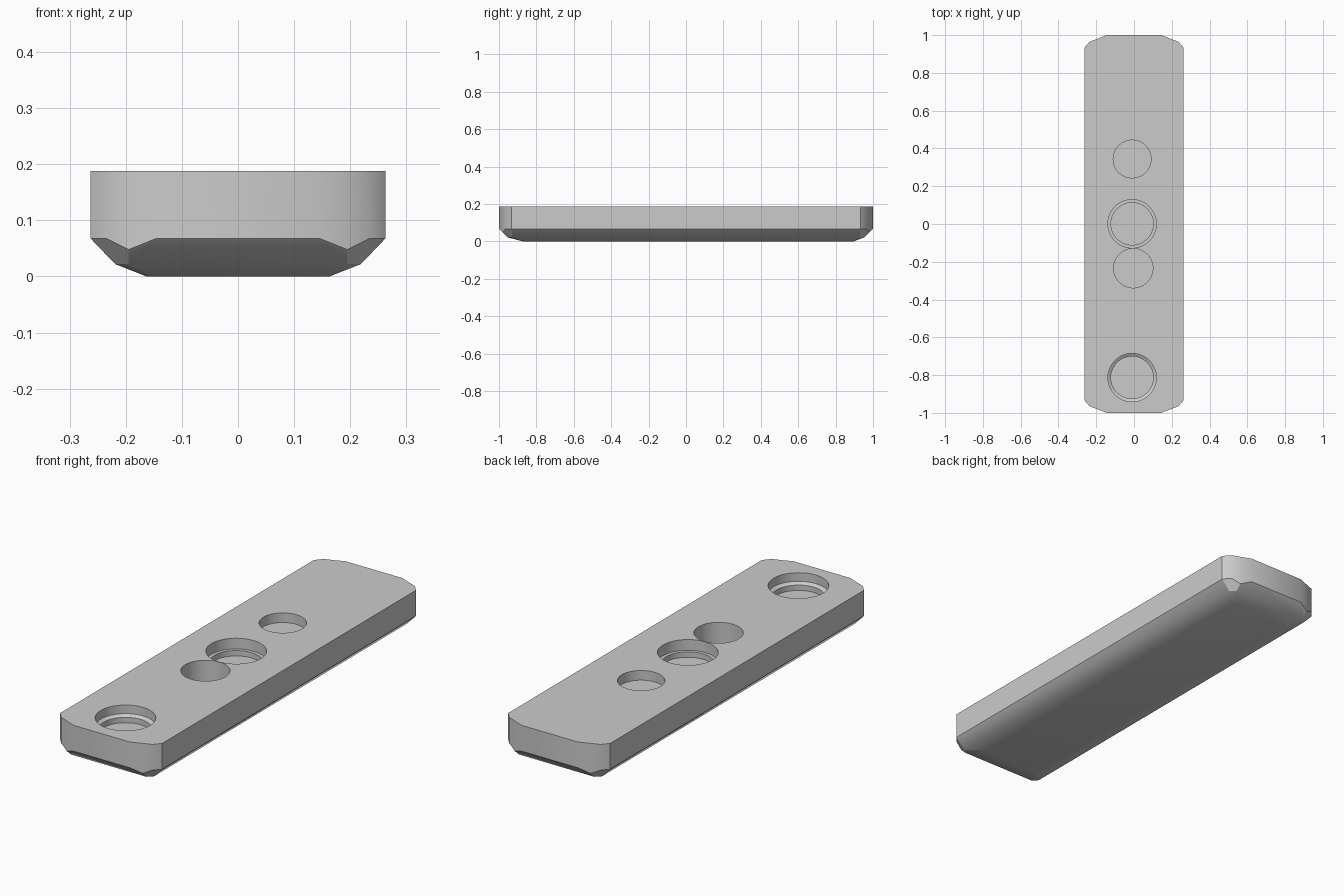
import bpy, bmesh, math

cube = bpy.data.objects.get("Cube")
if cube:
    bpy.data.objects.remove(cube, do_unlink=True)

# Single plain grey finish
grey = bpy.data.materials.new("plain grey")
grey.use_nodes = True
color = (0.6, 0.6, 0.6, 1)
grey.diffuse_color = color
grey.node_tree.nodes["Principled BSDF"].inputs["Base Color"].default_value = color

TOP = 0.188


def ring(bm, quarter, back_shift=0):
    """Mirror one corner outline into a closed loop of vertices."""
    verts = []
    for sx, sy in ((1, -1), (1, 1), (-1, 1), (-1, -1)):
        pts = quarter if sx * sy < 0 else quarter[::-1]
        for x, y, z in pts:
            shift = back_shift if sy > 0 else 0
            verts.append(bm.verts.new((sx * x, sy * (y + shift), z)))
    return verts


def make_object(name, bm):
    bmesh.ops.recalc_face_normals(bm, faces=bm.faces)
    mesh = bpy.data.meshes.new(name)
    bm.to_mesh(mesh)
    bm.free()
    obj = bpy.data.objects.new(name, mesh)
    bpy.context.collection.objects.link(obj)
    mesh.materials.append(grey)
    return obj


def turned_cutter(name, x, y, profile, sides=64):
    """Stack of circles (radius, depth below the top), closed at both ends."""
    bm = bmesh.new()
    loops = []
    for r, depth in profile:
        loops.append([bm.verts.new((x + r * math.cos(math.tau * i / sides),
                                    y + r * math.sin(math.tau * i / sides),
                                    TOP - depth)) for i in range(sides)])
    for low, high in zip(loops, loops[1:]):
        for i in range(sides):
            j = (i + 1) % sides
            bm.faces.new((low[i], low[j], high[j], high[i]))
    bm.faces.new(loops[0])
    bm.faces.new(loops[-1])
    return make_object(name, bm)


# Bar body: clipped corners above, two stepped chamfers below
outline = [(0.145, 1), (0.195, 0.98), (0.235, 0.965), (0.263, 0.933)]
wall_foot = [0.068, 0.048, 0.068, 0.068]
front_low, side_low = (0.195, 0.953, 0.022), (0.219, 0.93, 0.022)
front_base, side_base = (0.145, 0.87, 0), (0.163, 0.85, 0)

bm = bmesh.new()
rings = [
    ring(bm, [(x, y, TOP) for x, y in outline]),
    ring(bm, [(x, y, z) for (x, y), z in zip(outline, wall_foot)]),
    ring(bm, [front_low, front_low, side_low, side_low]),
    ring(bm, [front_base, front_base, side_base, side_base], 0.025),
]
for upper, lower in zip(rings, rings[1:]):
    for i in range(len(upper)):
        j = (i + 1) % len(upper)
        bm.faces.new((upper[i], upper[j], lower[j], lower[i]))
bm.faces.new(rings[0])
bm.faces.new(rings[-1])
bmesh.ops.remove_doubles(bm, verts=bm.verts, dist=0.0001)
body = make_object("bar_body", bm)

# Round recesses: two stepped, one shallow, one deep
recesses = [
    ("end_recess", -0.01, -0.813, [(0.128, -0.05), (0.128, 0.04), (0.112, 0.05), (0.112, 0.075)]),
    ("middle_recess", -0.01, 0.001, [(0.128, -0.05), (0.128, 0.05), (0.112, 0.05), (0.112, 0.075)]),
    ("shallow_recess", -0.01, 0.344, [(0.1, -0.05), (0.1, 0.045)]),
    ("deep_recess", -0.004, -0.234, [(0.104, -0.05), (0.104, 0.13)]),
]
bpy.context.view_layer.objects.active = body
for name, x, y, profile in recesses:
    cutter = turned_cutter(name, x, y, profile)
    cutter.hide_render = True
    cut = body.modifiers.new(name, "BOOLEAN")
    cut.operation = "DIFFERENCE"
    cut.solver = "EXACT"
    cut.object = cutter
    bpy.ops.object.modifier_apply(modifier=cut.name)
    bpy.data.objects.remove(cutter, do_unlink=True)

# Soft shading on the recess walls and shallow corner bends
bpy.ops.object.select_all(action="DESELECT")
body.select_set(True)
bpy.context.view_layer.objects.active = body
bpy.ops.object.shade_smooth_by_angle(angle=math.radians(30))
